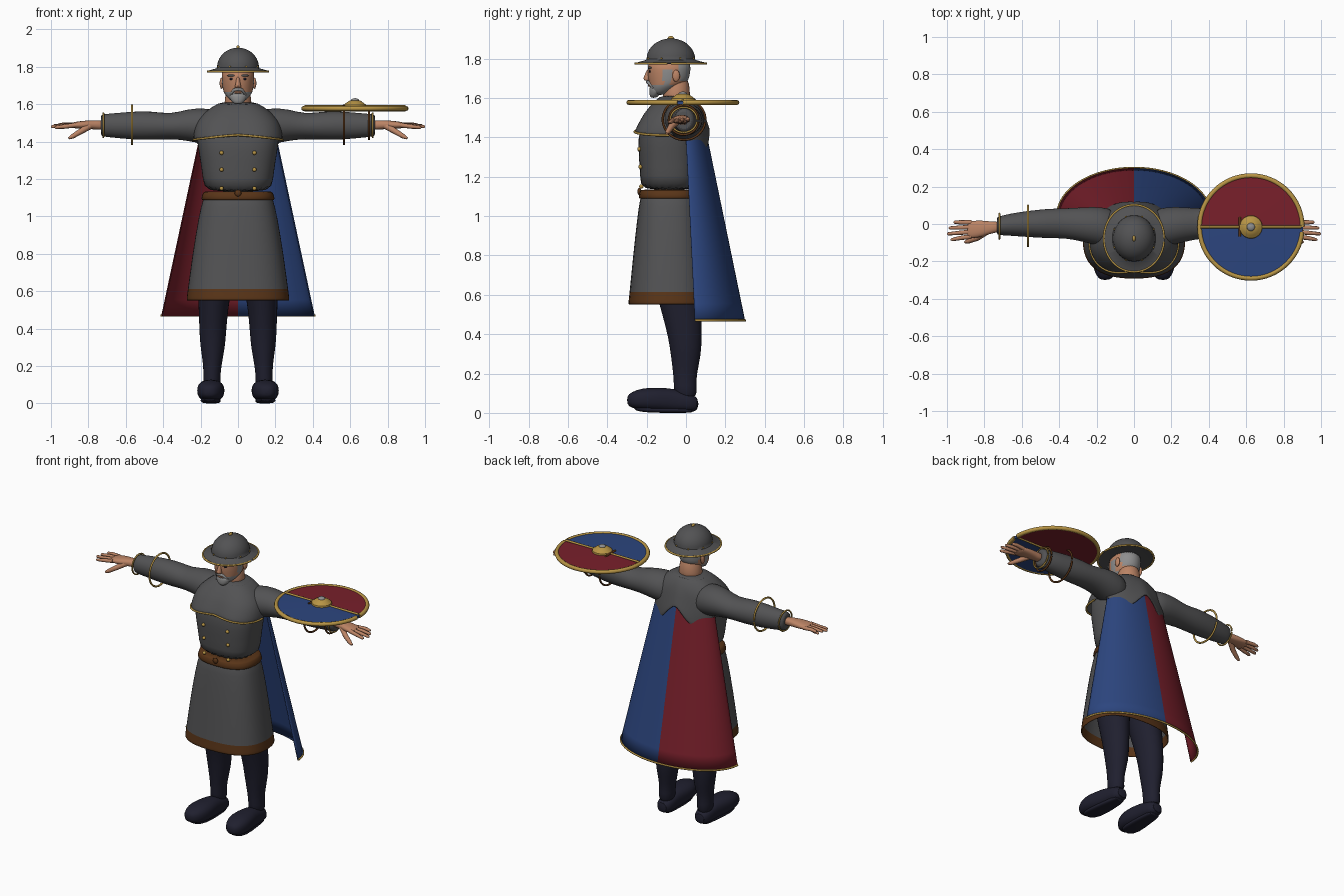
import bpy, bmesh
from math import sin, cos, pi, copysign

if "Cube" in bpy.data.objects:
    bpy.data.objects.remove(bpy.data.objects["Cube"])


def material(name, r, g, b):
    m = bpy.data.materials.new(name)
    m.use_nodes = True
    m.diffuse_color = (r, g, b, 1)
    bsdf = m.node_tree.nodes["Principled BSDF"]
    bsdf.inputs["Base Color"].default_value = (r, g, b, 1)
    bsdf.inputs["Roughness"].default_value = 0.8
    return m


GREY = material("dark grey cloth", 0.085, 0.085, 0.088)
RED = material("deep red", 0.19, 0.014, 0.024)
BLUE = material("royal blue", 0.025, 0.06, 0.21)
GOLD = material("gold", 0.48, 0.30, 0.06)
NAVY = material("navy leather", 0.014, 0.014, 0.028)
BROWN = material("brown leather", 0.10, 0.035, 0.009)
SKIN = material("skin", 0.50, 0.23, 0.13)
HAIR = material("grey hair", 0.27, 0.27, 0.27)


def finish(name, bm, mats, rule=None, mirror=False, sub=1, thick=0, angle=1.0):
    """Turn a bmesh into a named, shaded object."""
    bmesh.ops.recalc_face_normals(bm, faces=bm.faces)
    if rule:
        for f in bm.faces:
            f.material_index = rule(f.calc_center_median())
    me = bpy.data.meshes.new(name)
    bm.to_mesh(me)
    bm.free()
    ob = bpy.data.objects.new(name, me)
    bpy.context.collection.objects.link(ob)
    for m in mats:
        me.materials.append(m)
    if mirror:
        ob.modifiers.new("mirror", 'MIRROR').use_mirror_merge = False
    if thick:
        ob.modifiers.new("thickness", 'SOLIDIFY').thickness = thick
    if sub:
        s = ob.modifiers.new("smooth", 'SUBSURF')
        s.levels = s.render_levels = sub
    bpy.ops.object.select_all(action='DESELECT')
    bpy.context.view_layer.objects.active = ob
    ob.select_set(True)
    bpy.ops.object.shade_smooth_by_angle(angle=angle)
    return ob


def power(v, p):
    return copysign(abs(v) ** (2 / p), v)


def bridge(bm, rings, closed=True):
    for a, b in zip(rings, rings[1:]):
        n = len(a)
        for i in range(n if closed else n - 1):
            j = (i + 1) % n
            bm.faces.new((a[i], a[j], b[j], b[i]))


def loft(name, axis, rows, mats, p=2, seg=24, caps=True, **kw):
    """Skin rows of (position, centre a, centre b, radius a, radius b)."""
    bm = bmesh.new()
    rings = []
    for t, a, b, ra, rb in rows:
        ring = []
        for i in range(seg):
            w = 2 * pi * i / seg
            u, v = a + ra * power(cos(w), p), b + rb * power(sin(w), p)
            ring.append(bm.verts.new({'x': (t, u, v), 'y': (u, t, v), 'z': (u, v, t)}[axis]))
        rings.append(ring)
    bridge(bm, rings)
    if caps:
        bm.faces.new(rings[0])
        bm.faces.new(rings[-1])
    return finish(name, bm, mats, **kw)


def tube(name, pts, r, mat, taper=None, cyclic=False):
    cu = bpy.data.curves.new(name, 'CURVE')
    cu.dimensions = '3D'
    cu.bevel_depth, cu.bevel_resolution, cu.use_fill_caps = r, 2, True
    sp = cu.splines.new('POLY')
    sp.points.add(len(pts) - 1)
    for i, q in enumerate(pts):
        sp.points[i].co = (*q, 1)
        sp.points[i].radius = taper[i] if taper else 1
    sp.use_cyclic_u = cyclic
    sp.use_smooth = True
    cu.materials.append(mat)
    ob = bpy.data.objects.new(name, cu)
    bpy.context.collection.objects.link(ob)


def ellipse(axis, t, a, b, ra, rb, n=48):
    w = [2 * pi * i / n for i in range(n)]
    uv = [(a + ra * cos(k), b + rb * sin(k)) for k in w]
    return [(t, u, v) if axis == 'x' else (u, v, t) for u, v in uv]


def ball(name, pos, size, mat, mirror=False):
    bm = bmesh.new()
    bmesh.ops.create_uvsphere(bm, u_segments=16, v_segments=10, radius=1)
    bmesh.ops.scale(bm, verts=bm.verts, vec=size)
    bmesh.ops.translate(bm, verts=bm.verts, vec=pos)
    return finish(name, bm, [mat], mirror=mirror, sub=0)


def lathe(name, profile, centre, stretch, mats, rule=None, seg=64):
    """Spin (radius, z) pairs about a vertical axis."""
    cx, cy = centre
    rows = [(z, cx, cy, max(r, 0.0005), max(r, 0.0005) * stretch) for r, z in profile]
    return loft(name, 'z', rows, mats, seg=seg, sub=0, rule=rule, angle=0.6)


# Legs and boots
loft("legs", 'z', [(.07, .14, 0, .05, .06), (.14, .14, -.005, .045, .057), (.2, .137, -.005, .048, .06),
     (.3, .135, 0, .066, .078), (.38, .135, -.005, .072, .085), (.5, .132, -.02, .078, .1),
     (.7, .12, -.06, .1, .12), (.95, .1, -.07, .1, .13)], [NAVY], mirror=True)
loft("boots", 'y', [(-.3, .155, .065, .02, .02), (-.28, .152, .065, .05, .04), (-.22, .148, .07, .075, .058),
     (-.14, .143, .068, .073, .06), (-.06, .14, .065, .055, .06), (.02, .138, .05, .055, .046),
     (.065, .138, .045, .035, .035)], [NAVY], p=2.4, mirror=True)
loft("boot_soles", 'y', [(-.27, .152, .028, .03, .015), (-.2, .148, .015, .06, .015), (-.05, .14, .014, .045, .014),
     (.05, .138, .014, .04, .014)], [NAVY], p=3, mirror=True)

# Skirt with a leather hem, and the belt
loft("skirt", 'z', [(.55, 0, -.085, .278, .21), (.574, 0, -.085, .275, .208), (.576, 0, -.085, .275, .207),
     (.8, 0, -.085, .245, .185), (1, 0, -.085, .212, .163), (1.1, 0, -.085, .187, .148)],
     [GREY, BROWN], p=2.5, caps=False, thick=.008, rule=lambda c: int(c.z < .575))
loft("belt", 'z', [(1.085, 0, -.085, .198, .156), (1.09, 0, -.085, .199, .157), (1.13, 0, -.085, .188, .15),
     (1.135, 0, -.085, .184, .147)], [BROWN], p=2.5)

# Jacket torso
TORSO = [(1.125, 0, -.085, .182, .148), (1.2, 0, -.085, .188, .148), (1.3, 0, -.087, .203, .154),
         (1.4, 0, -.087, .22, .158), (1.46, 0, -.08, .222, .148), (1.52, 0, -.068, .205, .135),
         (1.57, 0, -.055, .16, .115), (1.595, 0, -.05, .118, .095), (1.612, 0, -.048, .098, .082)]
loft("jacket", 'z', TORSO, [GREY], p=2.5)


def torso_at(z):
    for a, b in zip(TORSO, TORSO[1:]):
        if z <= b[0]:
            f = (z - a[0]) / (b[0] - a[0])
            return [p + (q - p) * f for p, q in zip(a, b)]
    return TORSO[-1]


def yoke_point(w, f):
    """Point on the shoulder cape: angle w, f runs from hem to neck."""
    x = abs(cos(w))
    low = 1.45 - .1 * sin(pi * x) - .04 * x if sin(w) > 0 else 1.435 - .025 * x
    z = low + (1.605 - low) * f
    _, _, cy, rx, ry = torso_at(z)
    out = .018 * (1 - f)
    y = cy + (ry + out) * power(sin(w), 2.5) + max(0, sin(w)) * .035 * (1 - f)
    lobe = .014 * sin(pi * x) * (1 - f) if sin(w) < 0 else 0
    return ((rx + out) * power(cos(w), 2.5), y - lobe, z)


# Shoulder cape with a gilded front edge
SEG = 64
bm = bmesh.new()
bridge(bm, [[bm.verts.new(yoke_point(2 * pi * i / SEG, k / 6)) for i in range(SEG)] for k in range(7)])
finish("shoulder_cape", bm, [GREY], thick=.008)
tube("shoulder_cape_trim", [yoke_point(pi + pi * i / 32, 0) for i in range(33)], .006, GOLD)

# Sleeves
loft("sleeves", 'x', [(.08, -.03, 1.47, .11, .1), (.19, -.012, 1.483, .105, .097), (.27, -.003, 1.49, .093, .085),
     (.36, .004, 1.48, .08, .066), (.46, .003, 1.486, .08, .078), (.57, 0, 1.486, .07, .075),
     (.66, -.003, 1.486, .06, .066), (.725, -.01, 1.487, .05, .06), (.735, -.01, 1.487, .045, .055)],
     [GREY], mirror=True)

# Hands
loft("hands", 'x', [(.71, -.015, 1.487, .03, .028), (.76, -.018, 1.49, .03, .024), (.81, -.025, 1.49, .045, .024),
     (.87, -.03, 1.488, .048, .018), (.895, -.03, 1.487, .042, .013)], [SKIN], p=2.4, seg=16, mirror=True)
for s, side in ((1, "left"), (-1, "right")):
    for i, reach in enumerate((.965, .99, 1, .98)):
        y = .008 - .025 * i
        tube(f"{side}_finger_{i + 1}", [(s * .87, y, 1.488), (s * .93, y * 1.12, 1.492 - .004 * i),
             (s * (reach - .006), y * 1.25, 1.488 - .004 * i), (s * reach, y * 1.25, 1.487 - .004 * i)],
             .0115, SKIN, (1.1, 1, .75, .3))
    tube(f"{side}_thumb", [(s * .79, -.04, 1.485), (s * .84, -.075, 1.455), (s * .885, -.092, 1.428),
         (s * .905, -.097, 1.418)], .016, SKIN, (1.2, 1, .8, .4))
    # Forearm hoops
    tube(f"{side}_forearm_hoop", ellipse('x', s * .567, -.01, 1.49, .108, .103), .006, GOLD if s < 0 else BROWN)
    tube(f"{side}_wrist_hoop", ellipse('x', s * .72, -.012, 1.488, .068, .064), .005, GOLD)
tube("shield_wrist_strap", ellipse('x', .7, -.012, 1.488, .075, .075), .006, BROWN)

# Two rows of buttons
for z in (1.34, 1.25, 1.15):
    front = torso_at(z)[2] - torso_at(z)[4]
    ball("buttons", (.088, front + .006, z), (.011, .011, .011), GOLD, mirror=True)
ball("belt_buckle", (0, -.237, 1.125), (.018, .01, .018), BROWN)

# Long two-colour cloak
bm = bmesh.new()
rows = []
for k in range(13):
    f = k / 12
    rx, y0, y1 = .19 + .22 * f, -.005 + .05 * f, .088 + .212 * f
    rows.append([bm.verts.new((rx * cos(pi * i / 40), y0 + (y1 - y0) * sin(pi * i / 40), 1.5 - 1.03 * f))
                 for i in range(41)])
bridge(bm, rows, closed=False)
hem = [v.co.copy() for v in rows[-1]]
finish("cloak", bm, [RED, BLUE], rule=lambda c: int(c.x > 0), sub=0, thick=.006)
tube("cloak_hem", hem, .006, GOLD)

# Head, hair and beard
loft("neck", 'z', [(1.56, 0, -.05, .085, .075), (1.62, 0, -.048, .068, .068), (1.72, 0, -.05, .066, .066)], [SKIN])


def head_colour(c):
    hair = c.y > -.035 and c.z > 1.69
    sideburn = -.115 < c.y < -.075 and c.z < 1.74
    return int(hair or sideburn or (c.z < 1.668 and c.y < -.07))


loft("head", 'z', [(1.615, 0, -.135, .03, .035), (1.63, 0, -.125, .052, .053), (1.65, 0, -.112, .068, .073),
     (1.665, 0, -.1, .077, .086), (1.685, 0, -.09, .082, .1), (1.71, 0, -.088, .085, .106),
     (1.74, 0, -.086, .087, .109), (1.8, 0, -.084, .088, .11)], [SKIN, HAIR], seg=40, rule=head_colour)
loft("beard", 'z', [(1.6, 0, -.165, .018, .014), (1.615, 0, -.16, .036, .026), (1.64, 0, -.15, .05, .036),
     (1.664, 0, -.15, .05, .035)], [HAIR])
tube("moustache", [(-.042, -.165, 1.65), (-.02, -.189, 1.677), (0, -.195, 1.68), (.02, -.189, 1.677),
     (.042, -.165, 1.65)], .009, HAIR, (.5, 1, 1, 1, .5))
tube("lips", [(-.018, -.183, 1.662), (0, -.189, 1.663), (.018, -.183, 1.662)], .005, SKIN)
loft("nose", 'z', [(1.686, 0, -.195, .016, .015), (1.696, 0, -.199, .018, .021), (1.72, 0, -.193, .011, .016),
     (1.75, 0, -.186, .009, .01)], [SKIN], seg=12)
ball("ears", (.088, -.05, 1.712), (.01, .019, .03), SKIN, mirror=True)
ball("eyes", (.034, -.183, 1.735), (.012, .006, .006), NAVY, mirror=True)
ball("eyebrows", (.036, -.184, 1.753), (.022, .01, .006), HAIR, mirror=True)

# Brimmed helmet
HELM = (0, -.077)
dome = [(.112 * cos(k * pi / 20), 1.797 + .105 * sin(k * pi / 20)) for k in range(11)]
lathe("helmet", [(.095, 1.78), (.16, 1.772), (.163, 1.778), (.116, 1.792)] + dome, HELM, 1.1, [GREY])
tube("helmet_rim", ellipse('z', 1.775, *HELM, .161, .179, 64), .006, GOLD)
ball("helmet_knob", (0, HELM[1], 1.903), (.009, .016, .012), GOLD)
for i in range(8):
    w = pi * (i + .5) / 4
    ball("helmet_rivet", (.114 * cos(w), HELM[1] + .125 * sin(w), 1.8), (.005, .005, .005), GOLD)

# Round shield carried flat above the forearm
SX, SY = .625, -.016
lathe("shield", [(0, 1.57), (.14, 1.569), (.278, 1.567), (.278, 1.583), (.14, 1.586), (0, 1.588)], (SX, SY), 1,
      [RED, BLUE], rule=lambda c: int(c.y < SY))
lathe("shield_rim", [(.262, 1.564), (.284, 1.564), (.287, 1.577), (.284, 1.59), (.262, 1.59)], (SX, SY), 1, [GOLD])
bpy.data.objects.remove(bpy.data.objects["shield_rim"])
tube("shield_rim", ellipse('z', 1.577, SX, SY, .274, .274, 64), .013, GOLD)
for name, z in (("shield_bar", 1.588), ("shield_back_bar", 1.568)):
    tube(name, [(SX - .27, SY, z), (SX + .27, SY, z)], .007, GOLD)
tube("shield_grip", [(SX - .06, SY - .05, 1.588), (SX - .06, SY + .05, 1.588)], .007, BROWN)
lathe("shield_boss", [(.062, 1.585), (.06, 1.597), (.045, 1.608), (.028, 1.62), (0, 1.622)], (SX, SY), 1, [GOLD], seg=32)
ball("shield_boss_cap", (SX, SY, 1.62), (.022, .022, .012), HAIR)
